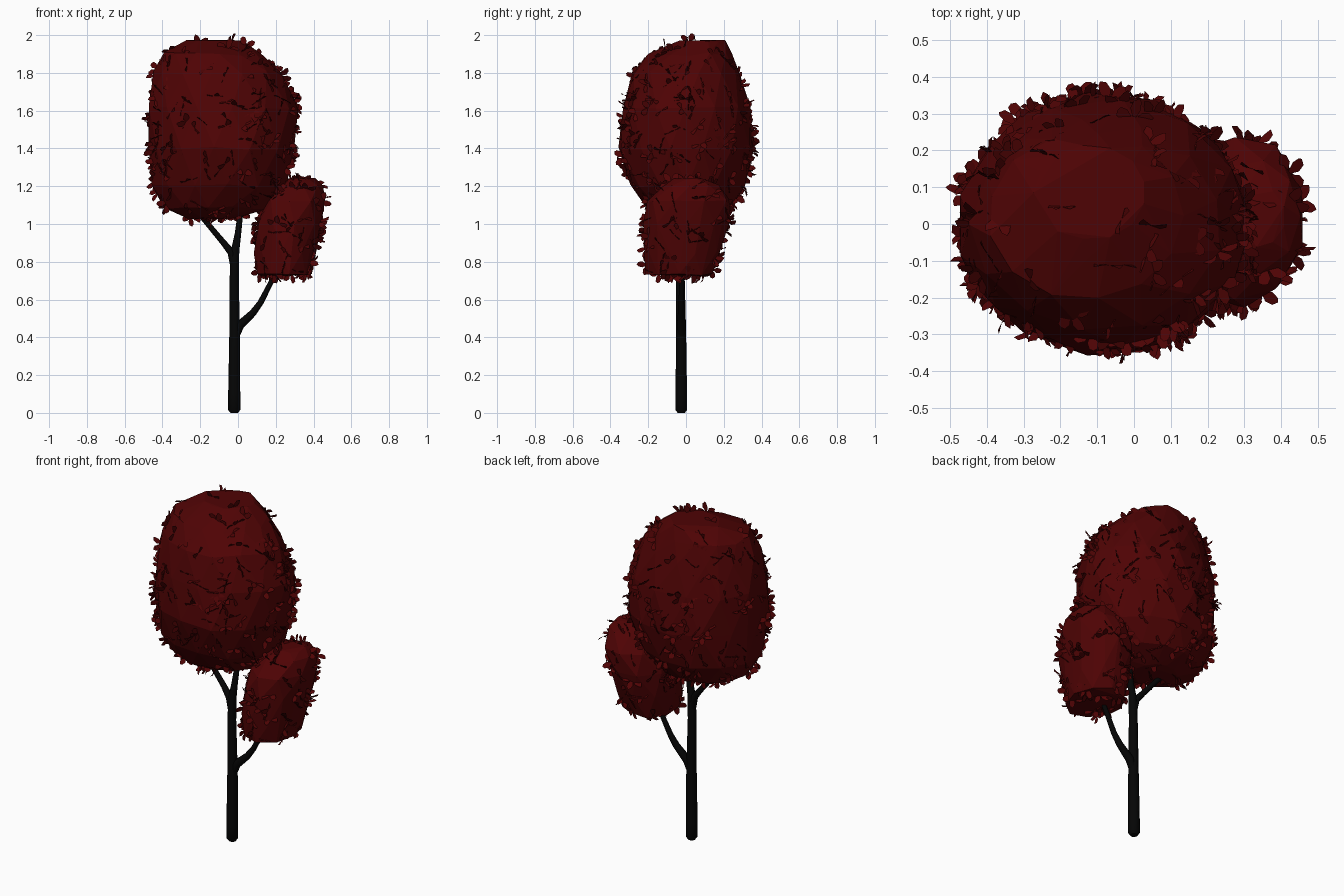
import bpy, bmesh, math, random
from mathutils import Vector

random.seed(7)
cube = bpy.data.objects.get("Cube")
if cube:
    bpy.data.objects.remove(cube, do_unlink=True)


def material(name, rgb):
    m = bpy.data.materials.new(name)
    m.use_nodes = True
    m.diffuse_color = (*rgb, 1)
    bsdf = m.node_tree.nodes["Principled BSDF"]
    bsdf.inputs["Base Color"].default_value = (*rgb, 1)
    bsdf.inputs["Roughness"].default_value = 0.9
    return m


RED = material("dark red foliage", (0.078, 0.001, 0.0013))
BARK = material("black bark", (0.0015, 0.0016, 0.0016))


def add_mesh(name, bm, mat):
    mesh = bpy.data.meshes.new(name)
    bm.to_mesh(mesh)
    bm.free()
    mesh.materials.append(mat)
    obj = bpy.data.objects.new(name, mesh)
    bpy.context.collection.objects.link(obj)
    return obj


def tube(name, path, sides=10):
    """Tapered limb; each path entry is x, y, z, radius."""
    bm = bmesh.new()
    pts = [Vector(p[:3]) for p in path]
    rings = []
    for i, p in enumerate(pts):
        d = (pts[min(i + 1, len(pts) - 1)] - pts[max(i - 1, 0)]).normalized()
        u = d.cross(Vector((0, 1, 0))).normalized()
        v = d.cross(u)
        angles = [math.tau * k / sides for k in range(sides)]
        rings.append([bm.verts.new(p + path[i][3] * (u * math.cos(a) + v * math.sin(a)))
                      for a in angles])
    for a, b in zip(rings, rings[1:]):
        for k in range(sides):
            n = (k + 1) % sides
            bm.faces.new((a[k], a[n], b[n], b[k]))
    bm.faces.new(rings[0])
    bm.faces.new(rings[-1])
    bmesh.ops.recalc_face_normals(bm, faces=bm.faces)
    for f in bm.faces:
        f.smooth = len(f.verts) == 4
    return add_mesh(name, bm, BARK)


def foliage(name, rows, sides, jitter):
    """Faceted clump; each row is z, min x, max x, min y, max y."""
    bm = bmesh.new()
    for i, (z, x0, x1, y0, y1) in enumerate(rows):
        for k in range(sides):
            a = math.tau * (k + 0.5 * (i % 2)) / sides
            r = 1.02 + random.uniform(-jitter, jitter)
            bm.verts.new(((x0 + x1) / 2 + (x1 - x0) / 2 * r * math.cos(a),
                          (y0 + y1) / 2 + (y1 - y0) / 2 * r * math.sin(a),
                          z + random.uniform(-0.01, 0.01)))
    bmesh.ops.convex_hull(bm, input=bm.verts)
    loose = [v for v in bm.verts if not v.link_faces]
    bmesh.ops.delete(bm, geom=loose, context='VERTS')
    bmesh.ops.recalc_face_normals(bm, faces=bm.faces)
    return add_mesh(name, bm, RED)


def leaf_clusters(name, clump, count):
    """Five-leaf rosettes turned every way, half sunk into a clump."""
    polys = list(clump.data.polygons)
    verts = clump.data.vertices
    bm = bmesh.new()
    for poly in random.choices(polys, weights=[p.area for p in polys], k=count):
        a, b, c = [verts[i].co for i in poly.vertices[:3]]
        s, t = math.sqrt(random.random()), random.random()
        centre = a * (1 - s) + b * s * (1 - t) + c * s * t
        centre -= poly.normal * random.uniform(0.008, 0.022)
        spin = Vector([random.gauss(0, 1) for _ in range(3)]).normalized()
        n = (poly.normal * 0.35 + spin).normalized()
        u = n.orthogonal().normalized()
        v = n.cross(u)
        turn = random.random() * math.tau
        size = random.uniform(0.052, 0.064)
        for k in range(5):
            ang = turn + math.tau * k / 5
            out = (u * math.cos(ang) + v * math.sin(ang)) * size
            side = n.cross(out) * 0.27
            bend = n * size * 0.12
            outline = (centre, centre + out * 0.5 - side + bend,
                       centre + out * 0.85 - side * 0.75 + bend, centre + out,
                       centre + out * 0.85 + side * 0.75 + bend,
                       centre + out * 0.5 + side + bend)
            bm.faces.new([bm.verts.new(p) for p in outline])
    return add_mesh(name, bm, RED)


# Trunk and its two side branches
tube("trunk", [(-.02, -.025, 0, .02), (-.02, -.025, .015, .032), (-.02, -.025, .1, .032),
               (-.018, -.026, .42, .028), (-.02, -.03, .72, .024), (-.015, -.03, .86, .022),
               (0, -.03, .95, .017), (.02, -.02, 1.12, .013)])
tube("lower_branch", [(-.015, -.025, .4, .02), (.01, -.025, .465, .024), (.08, -.025, .53, .019),
                      (.12, -.025, .585, .016), (.21, -.02, .76, .012)])
tube("upper_branch", [(-.02, -.03, .76, .018), (-.035, -.028, .85, .021), (-.08, -.02, .905, .016),
                      (-.21, -.01, 1.06, .013)])

# Foliage clumps
crown = foliage("main_crown", [
    (1.035, -.27, -.02, -.11, .12), (1.085, -.39, .14, -.21, .23), (1.2, -.455, .25, -.29, .305),
    (1.4, -.465, .305, -.355, .36), (1.62, -.47, .31, -.335, .33), (1.8, -.435, .235, -.285, .28),
    (1.9, -.39, .13, -.2, .245), (1.965, -.27, .03, -.04, .21)], 13, 0.02)
clump = foliage("small_crown", [
    (.73, .1, .39, -.21, .14), (.85, .09, .42, -.22, .18), (1.0, .1, .44, -.23, .23),
    (1.12, .14, .465, -.2, .24), (1.2, .21, .45, -.13, .17), (1.235, .28, .41, -.06, .1)], 9, 0.03)

# Leaves over the clumps
leaf_clusters("main_crown_leaves", crown, 260)
leaf_clusters("small_crown_leaves", clump, 95)
